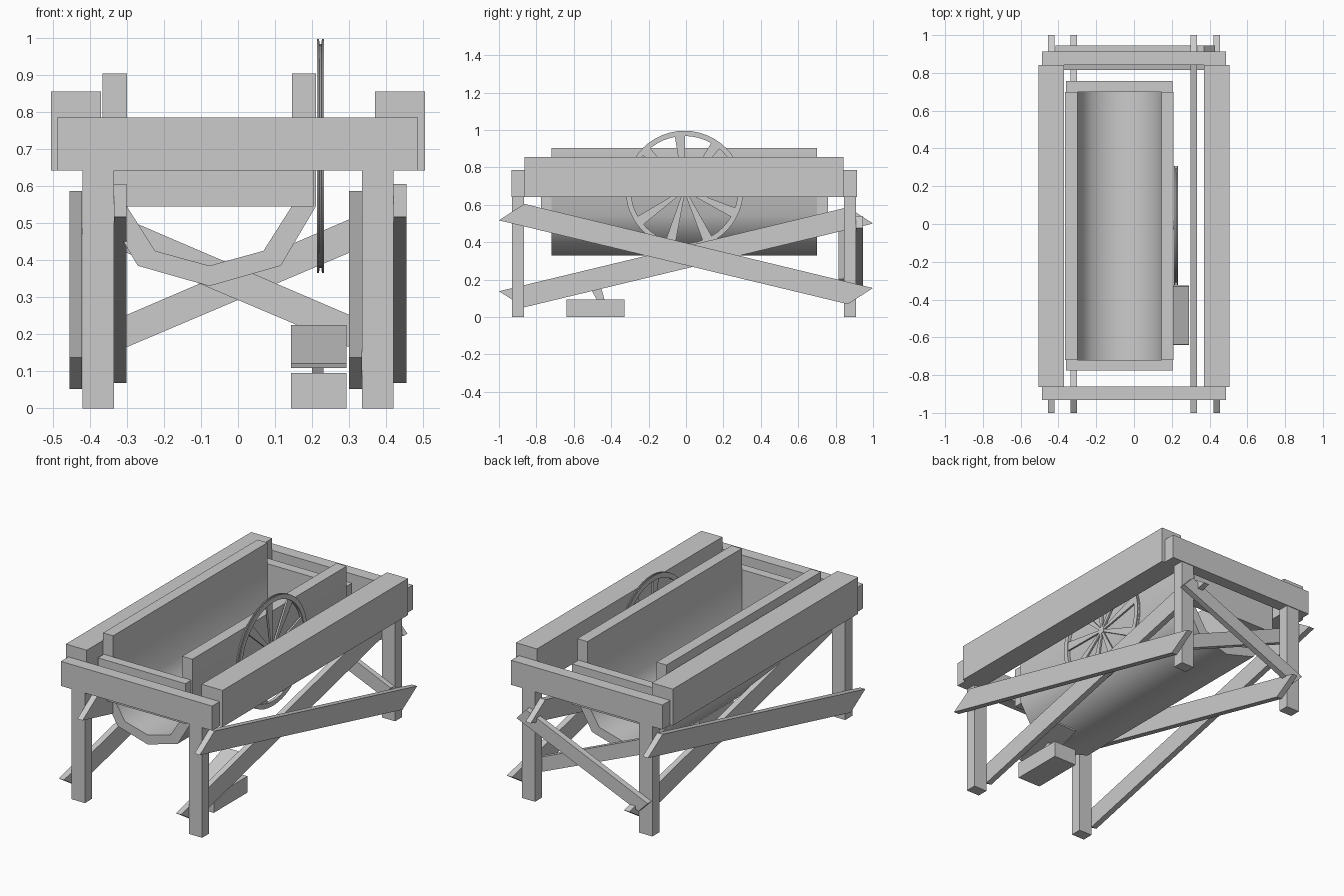
import bpy, bmesh
from math import sin, cos, pi, radians

if "Cube" in bpy.data.objects:
    bpy.data.objects.remove(bpy.data.objects["Cube"])


def finish(name, bm, smooth=None):
    bmesh.ops.recalc_face_normals(bm, faces=bm.faces)
    me = bpy.data.meshes.new(name)
    bm.to_mesh(me)
    bm.free()
    ob = bpy.data.objects.new(name, me)
    bpy.context.collection.objects.link(ob)
    if smooth:
        bpy.ops.object.select_all(action='DESELECT')
        ob.select_set(True)
        bpy.context.view_layer.objects.active = ob
        bpy.ops.object.shade_smooth_by_angle(angle=radians(smooth))
    return ob


def add_prism(bm, pts, axis, lo, hi):
    """Extrude a 2D outline along x (points are y,z) or y (points are x,z)."""
    def at(p, d):
        return (d, p[0], p[1]) if axis == 'x' else (p[0], d, p[1])
    a = [bm.verts.new(at(p, lo)) for p in pts]
    b = [bm.verts.new(at(p, hi)) for p in pts]
    n = len(pts)
    bm.faces.new(a)
    bm.faces.new(b[::-1])
    for i in range(n):
        bm.faces.new((a[i], a[(i + 1) % n], b[(i + 1) % n], b[i]))


def prism(name, pts, axis, lo, hi, smooth=None):
    bm = bmesh.new()
    add_prism(bm, pts, axis, lo, hi)
    return finish(name, bm, smooth)


def box(name, x0, x1, y0, y1, z0, z1):
    return prism(name, [(x0, z0), (x1, z0), (x1, z1), (x0, z1)], 'y', y0, y1)


# Frame: legs, end beams, side beams
for end, y0, y1 in (("front", -0.93, -0.865), ("back", 0.845, 0.91)):
    box(end + "_leg_left", -0.42, -0.335, y0, y1, 0, 0.66)
    box(end + "_leg_right", 0.335, 0.42, y0, y1, 0, 0.66)
    box(end + "_beam", -0.488, 0.486, y0 - 0.002, y1 + 0.004, 0.642, 0.785)
box("side_beam_left", -0.505, -0.37, -0.863, 0.843, 0.642, 0.855)
box("side_beam_right", 0.37, 0.505, -0.863, 0.843, 0.642, 0.855)

# Long diagonal braces, one outside and one inside the legs of each side
falling = [(-1, 0.517), (-0.865, 0.605), (1, 0.155), (0.865, 0.069)]
rising = [(-1, 0.138), (-0.865, 0.052), (1, 0.50), (0.865, 0.587)]
for name, pts, x in (("right_outer_brace", falling, 0.42), ("right_inner_brace", rising, 0.30),
                     ("left_inner_brace", falling, -0.335), ("left_outer_brace", rising, -0.455)):
    prism(name, pts, 'x', x, x + 0.034)

# Crossed braces on the back legs
cross = [(0.43, 0.475), (0.37, 0.54), (-0.415, 0.203), (-0.355, 0.142)]
prism("back_outer_brace", cross, 'y', 0.91, 0.945)
prism("back_inner_brace", [(-x, z) for x, z in cross], 'y', 0.815, 0.847)

# Trough: open U section with end boards
cx = -0.0775
outer = [(0.2875, 0.903), (0.2875, 0.545), (0.193, 0.385)]
inner = [(0.2225, 0.903), (0.2225, 0.545), (0.146, 0.425)]


def u_line(half, bottom):
    return ([(cx + x, z) for x, z in half] + [(cx, bottom)]
            + [(cx - x, z) for x, z in half[::-1]])


prism("trough", u_line(outer, 0.33) + u_line(inner, 0.385)[::-1], 'y', -0.72, 0.70, 50)
box("trough_end_front", -0.36, 0.203, -0.775, -0.72, 0.545, 0.78)
box("trough_end_back", -0.36, 0.203, 0.70, 0.758, 0.545, 0.78)

# Wheel: grooved rim, tapered spokes and hub
wx, wy, wz = 0.2225, -0.008, 0.681
section = [(-0.0095, 0.287), (0.0095, 0.287), (0.0095, 0.315), (0.004, 0.315),
           (0.002, 0.302), (-0.002, 0.302), (-0.004, 0.315), (-0.0095, 0.315)]
bm = bmesh.new()
N = 48
rings = []
for i in range(N):
    a = 2 * pi * i / N
    rings.append([bm.verts.new((wx + d, wy + r * cos(a), wz + r * sin(a))) for d, r in section])
for i in range(N):
    p, q = rings[i], rings[(i + 1) % N]
    for j in range(len(section)):
        k = (j + 1) % len(section)
        bm.faces.new((p[j], p[k], q[k], q[j]))
finish("wheel_rim", bm, 30)

bm = bmesh.new()
for i in range(9):
    a = radians(95 + 40 * i)
    shape = [(0.01, -0.006), (0.292, -0.027), (0.292, 0.027), (0.01, 0.006)]
    pts = [(wy + r * cos(a) - t * sin(a), wz + r * sin(a) + t * cos(a)) for r, t in shape]
    add_prism(bm, pts, 'x', wx - 0.005, wx + 0.005)
finish("wheel_spokes", bm)
hub = [(wy + 0.022 * cos(2 * pi * i / 16), wz + 0.022 * sin(2 * pi * i / 16)) for i in range(16)]
prism("wheel_hub", hub, 'x', 0.208, wx + 0.007, 30)

# Foot pedal: base block, stem and tilted plate
box("pedal_base", 0.143, 0.292, -0.64, -0.33, 0, 0.095)
prism("pedal_stem", [(-0.475, 0.09), (-0.435, 0.09), (-0.46, 0.18), (-0.515, 0.16)], 'x', 0.2, 0.23)
prism("pedal_plate", [(-0.632, 0.109), (-0.326, 0.212), (-0.33, 0.225), (-0.637, 0.121)],
      'x', 0.143, 0.292)
